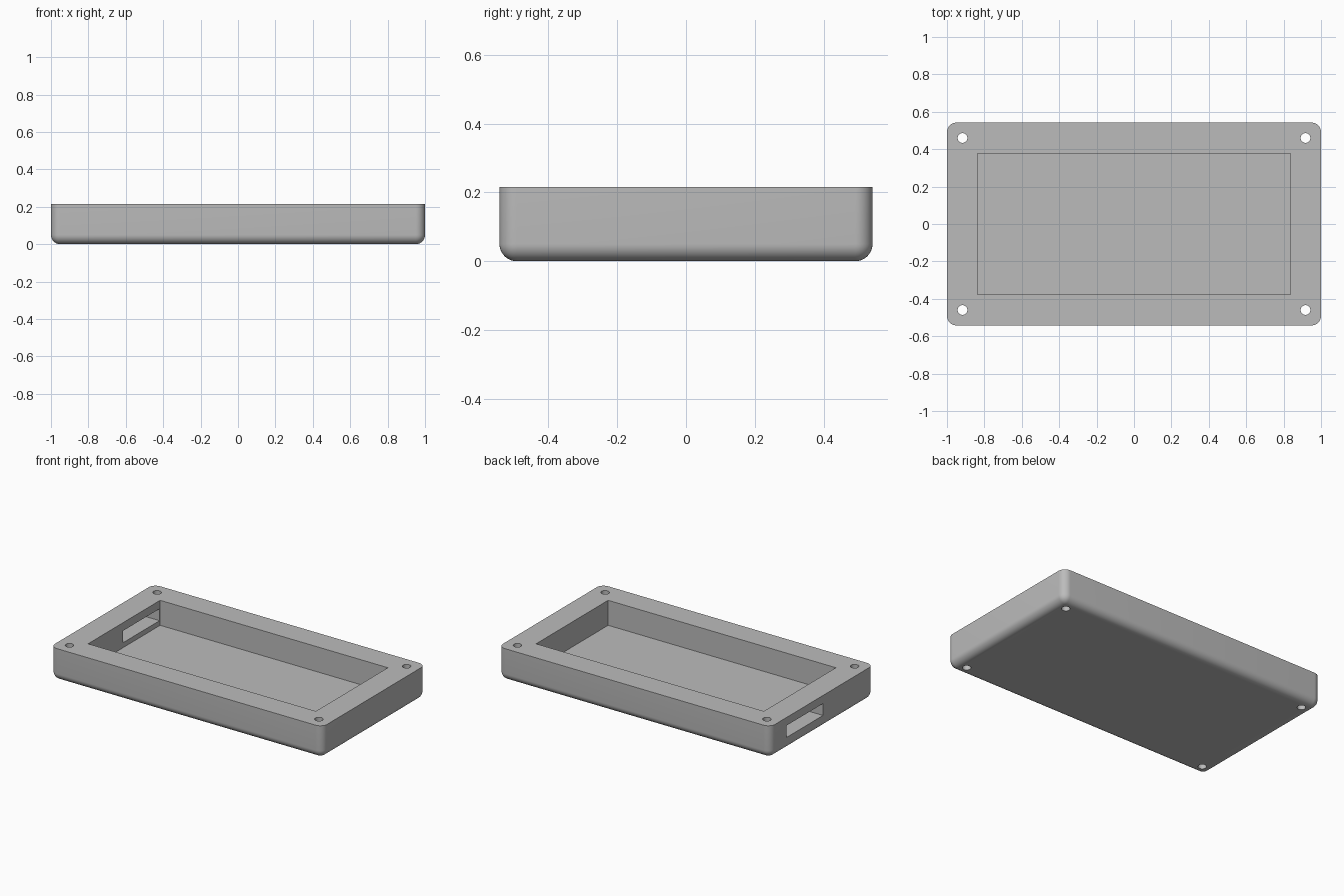
import bpy, bmesh, math
from mathutils import Matrix, Vector

if "Cube" in bpy.data.objects:
    bpy.data.objects.remove(bpy.data.objects["Cube"], do_unlink=True)

HALF_X, HALF_Y, HEIGHT = 1.0, 0.542, 0.216
ROUND = 0.05
FLOOR = 0.05

grey = bpy.data.materials.new("light grey plastic")
grey.use_nodes = True
colour = (0.5, 0.5, 0.5, 1)
grey.diffuse_color = colour
grey.node_tree.nodes["Principled BSDF"].inputs["Base Color"].default_value = colour


def add_object(name, bm):
    mesh = bpy.data.meshes.new(name)
    bm.to_mesh(mesh)
    bm.free()
    mesh.materials.append(grey)
    obj = bpy.data.objects.new(name, mesh)
    bpy.context.collection.objects.link(obj)
    return obj


def box(low, high):
    low, high = Vector(low), Vector(high)
    bm = bmesh.new()
    place = Matrix.Translation((low + high) / 2) @ Matrix.Diagonal((*(high - low), 1))
    bmesh.ops.create_cube(bm, size=1, matrix=place)
    return bm


def cut(target, name, bm):
    cutter = add_object(name, bm)
    cutter.hide_render = True
    mod = target.modifiers.new(name, "BOOLEAN")
    mod.operation = "DIFFERENCE"
    mod.solver = "EXACT"
    mod.object = cutter
    bpy.context.view_layer.objects.active = target
    bpy.ops.object.modifier_apply(modifier=mod.name)
    bpy.data.objects.remove(cutter, do_unlink=True)


# Tray body: rounded uprights and underside, crisp top rim
bm = box((-HALF_X, -HALF_Y, 0), (HALF_X, HALF_Y, HEIGHT))
rounded = [e for e in bm.edges if min(v.co.z for v in e.verts) < HEIGHT / 2]
bmesh.ops.bevel(bm, geom=rounded, offset=ROUND, segments=10, profile=0.5, affect="EDGES")
tray = add_object("tray", bm)

# Main cavity
cut(tray, "cavity_cutter", box((-0.837, -0.378, FLOOR), (0.837, 0.378, HEIGHT + 0.1)))

# Cable slot through one end wall
cut(tray, "slot_cutter", box((-1.1, -0.01, 0.083), (-0.8, 0.372, 0.162)))

# Screw holes through the four corners
for sx in (-1, 1):
    for sy in (-1, 1):
        bm = bmesh.new()
        bmesh.ops.create_cone(bm, cap_ends=True, segments=32, radius1=0.026, radius2=0.026,
                              depth=1, matrix=Matrix.Translation((sx * 0.917, sy * 0.46, 0)))
        cut(tray, "screw_hole_cutter", bm)

# Smooth the rounded parts, keep the cut edges sharp
bpy.ops.object.select_all(action="DESELECT")
tray.select_set(True)
bpy.context.view_layer.objects.active = tray
bpy.ops.object.shade_smooth_by_angle(angle=math.radians(30))
